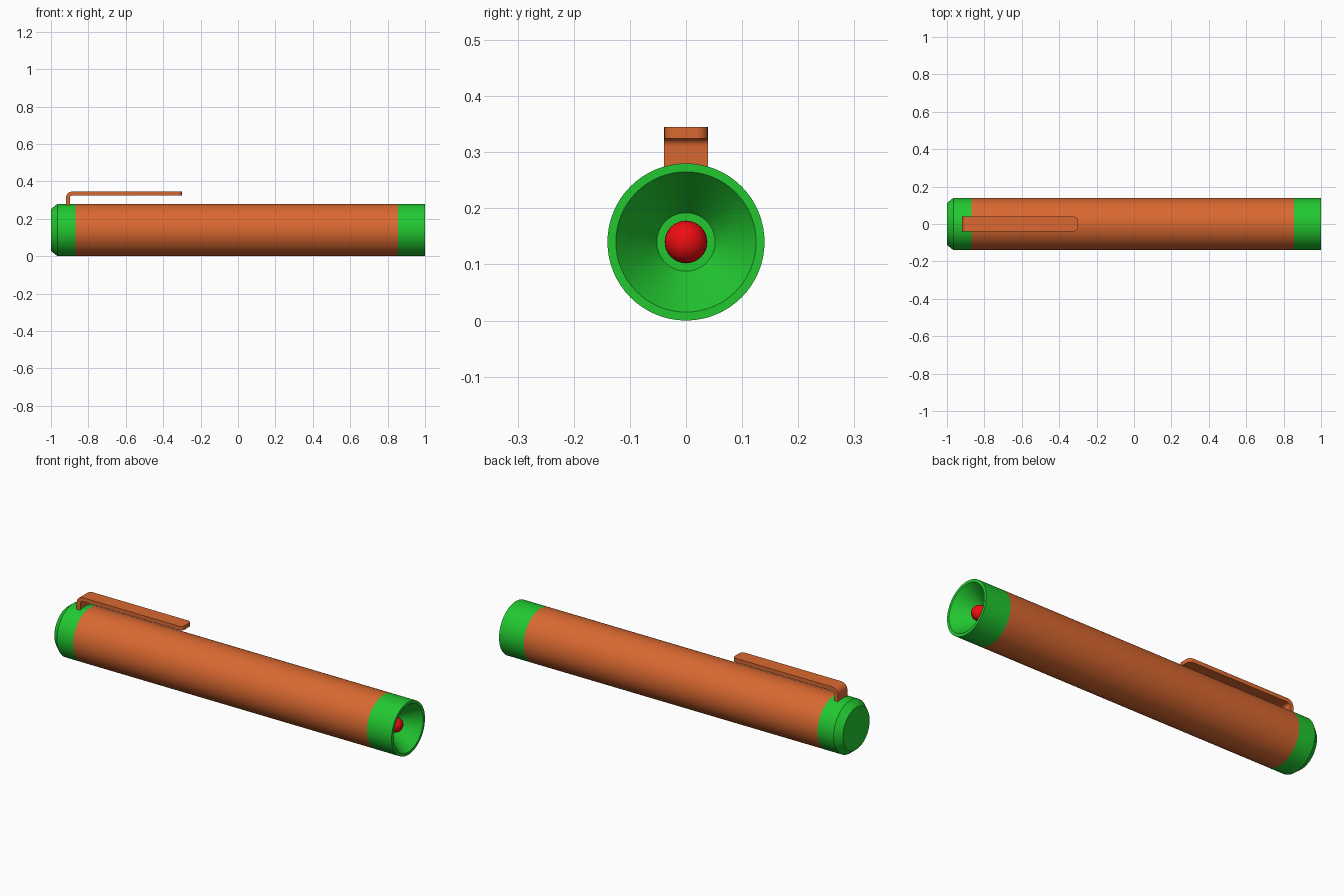
import bpy, bmesh, math
from mathutils import Vector

if "Cube" in bpy.data.objects:
    bpy.data.objects.remove(bpy.data.objects["Cube"])

R = 0.14    # tube radius, also height of the axis
SEG = 64


def material(name, rgb):
    m = bpy.data.materials.new(name)
    m.diffuse_color = (*rgb, 1)
    m.use_nodes = True
    m.node_tree.nodes["Principled BSDF"].inputs["Base Color"].default_value = m.diffuse_color
    return m


ORANGE = material("orange", (0.70, 0.14, 0.03))
GREEN = material("green", (0.016, 0.58, 0.03))
RED = material("red", (0.85, 0.004, 0.006))


def finish(name, bm, mat, angle=30):
    bmesh.ops.recalc_face_normals(bm, faces=bm.faces)
    mesh = bpy.data.meshes.new(name)
    bm.to_mesh(mesh)
    bm.free()
    ob = bpy.data.objects.new(name, mesh)
    bpy.context.collection.objects.link(ob)
    mesh.materials.append(mat)
    bpy.ops.object.select_all(action='DESELECT')
    ob.select_set(True)
    bpy.context.view_layer.objects.active = ob
    bpy.ops.object.shade_smooth_by_angle(angle=math.radians(angle))
    return ob


def lathe(name, profile, mat):
    """Revolve (x, radius) points round the long axis; open ends are capped."""
    bm = bmesh.new()
    rings = []
    for x, r in profile:
        rings.append([bm.verts.new((x, r * math.sin(a), R + r * math.cos(a)))
                      for a in (2 * math.pi * i / SEG for i in range(SEG))])
    for a, b in zip(rings, rings[1:]):
        for i in range(SEG):
            j = (i + 1) % SEG
            bm.faces.new((a[i], a[j], b[j], b[i]))
    bm.faces.new(rings[0])
    bm.faces.new(rings[-1])
    return finish(name, bm, mat)


# Tube, chamfered tail cap and flared lamp head
lathe("body_tube", [(-0.87, R), (0.855, R)], ORANGE)
lathe("tail_cap", [(-1, 0.112), (-0.965, R), (-0.87, R)], GREEN)
lathe("lamp_head", [(0.855, R), (1, R), (1, 0.125), (0.90, 0.052)], GREEN)

# Bulb
bm = bmesh.new()
bmesh.ops.create_uvsphere(bm, u_segments=32, v_segments=16, radius=0.038)
bmesh.ops.translate(bm, verts=bm.verts, vec=(0.925, 0, R))
finish("bulb", bm, RED)

# Pocket clip: bent strip side profile, extruded across the width
X0, X1, TOP, T, HALF = -0.92, -0.30, 0.345, 0.021, 0.039


def bend(radius):
    c = Vector((X0 + 0.034, TOP - 0.034))
    return [(c.x - radius * math.cos(t), c.y + radius * math.sin(t))
            for t in (math.pi / 2 * i / 8 for i in range(9))]


outline = ([(X0, 0.262)] + bend(0.034) + [(X1, TOP), (X1, TOP - T)]
           + bend(0.034 - T)[::-1] + [(X0 + T, 0.262)])
bm = bmesh.new()
face = bm.faces.new([bm.verts.new((x, -HALF, z)) for x, z in outline])
ext = bmesh.ops.extrude_face_region(bm, geom=[face])
bmesh.ops.translate(bm, vec=(0, 2 * HALF, 0),
                    verts=[v for v in ext["geom"] if isinstance(v, bmesh.types.BMVert)])
# Round the corners of the free end
corners = [e for e in bm.edges
           if all(abs(v.co.x - X1) < 1e-5 for v in e.verts)
           and abs(e.verts[0].co.y - e.verts[1].co.y) < 1e-5]
bmesh.ops.bevel(bm, geom=corners, offset=0.02, segments=5, profile=0.5, affect='EDGES')
finish("pocket_clip", bm, ORANGE)
